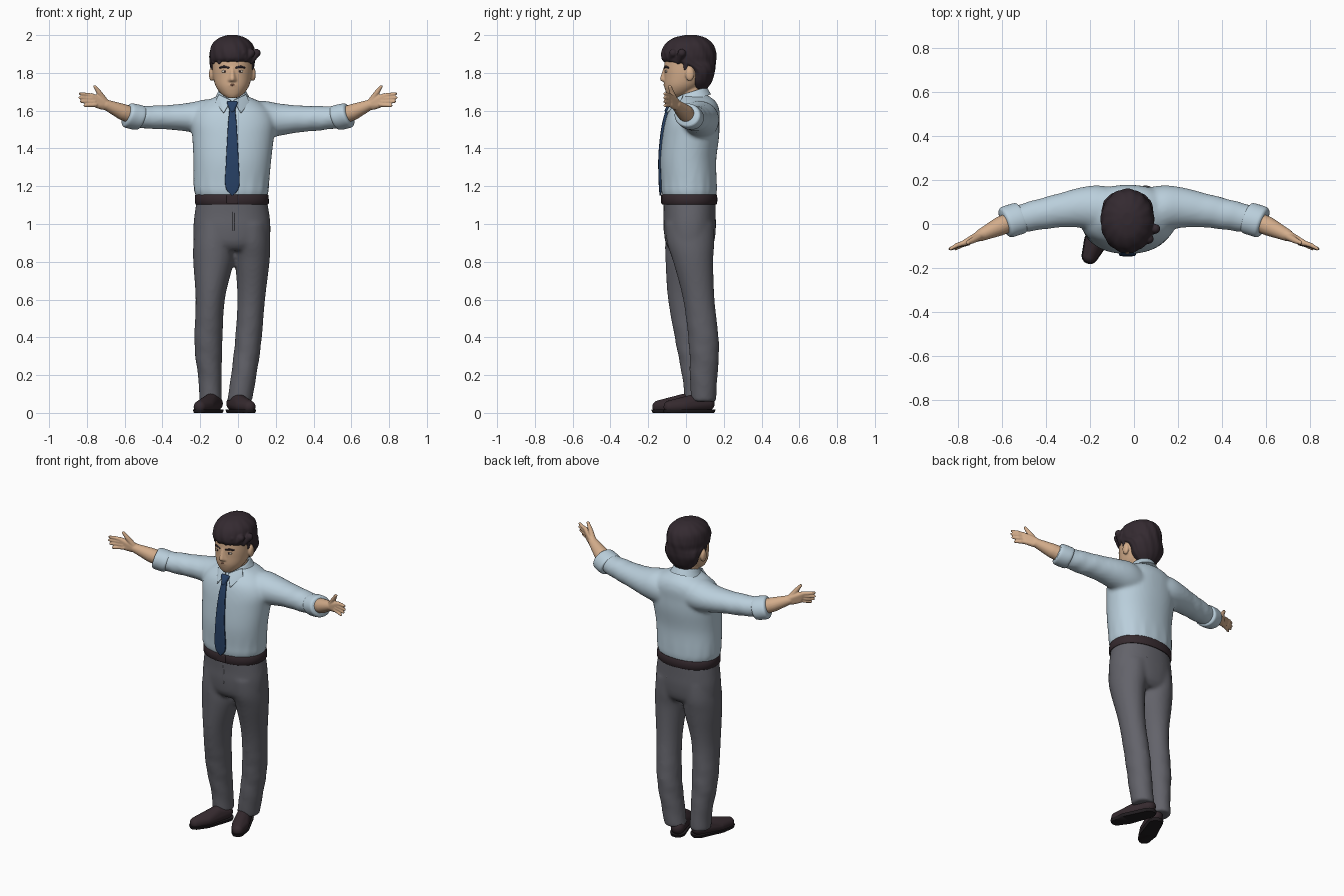
import bpy, bmesh, math
from mathutils import Vector, Matrix

cube = bpy.data.objects.get("Cube")
if cube:
    bpy.data.objects.remove(cube)

MID = -0.03  # the body stands slightly off centre


def material(name, r, g, b):
    m = bpy.data.materials.new(name)
    m.use_nodes = True
    m.diffuse_color = (r, g, b, 1)
    node = m.node_tree.nodes["Principled BSDF"]
    node.inputs["Base Color"].default_value = (r, g, b, 1)
    node.inputs["Roughness"].default_value = 0.8
    return m


SHIRT = material("pale blue cotton", 0.49, 0.62, 0.71)
CLOTH = material("grey cloth", 0.125, 0.125, 0.145)
SKIN = material("skin", 0.66, 0.42, 0.26)
HAIR = material("dark hair", 0.034, 0.023, 0.03)
LEATHER = material("dark leather", 0.036, 0.023, 0.028)
SOLE = material("black rubber", 0.015, 0.012, 0.014)
TIE = material("navy silk", 0.021, 0.054, 0.135)
WHITE = material("eye white", 0.7, 0.62, 0.52)
LIP = material("lip", 0.42, 0.2, 0.13)


def resample(rings, steps):
    """Smooth the listed sections with a Catmull-Rom spline."""
    v = [Vector(r) for r in rings]
    out = []
    for i in range(len(v) - 1):
        p0, p1, p2, p3 = v[max(i - 1, 0)], v[i], v[i + 1], v[min(i + 2, len(v) - 1)]
        for k in range(steps):
            t = k / steps
            out.append(p1 + (p2 - p0) * (t / 2) + (p0 * 2 - p1 * 5 + p2 * 4 - p3) * (t * t / 2)
                       + (p1 * 3 - p0 - p2 * 3 + p3) * (t ** 3 / 2))
    return out + [v[-1]]


def loft(bm, rings, axis="z", side=1, power=2.0, shear=(0, 0), wave=None, steps=5, sides=48):
    """Skin oval sections (place on axis, centre u, centre v, radius u, radius v)."""
    loops = []
    for t, cu, cv, ru, rv in resample(rings, steps):
        loop = []
        for k in range(sides):
            a = math.tau * k / sides
            c, s = math.cos(a), math.sin(a)
            grow = 1 + (wave(t, a) if wave else 0)
            du = ru * grow * math.copysign(abs(c) ** (2 / power), c)
            dv = rv * grow * math.copysign(abs(s) ** (2 / power), s)
            w = t + shear[0] * du + shear[1] * dv
            co = (cu + du, cv + dv, w) if axis == "z" else (side * w, cu + du, cv + dv)
            loop.append(bm.verts.new(co))
        loops.append(loop)
    for a, b in zip(loops, loops[1:]):
        for k in range(sides):
            n = (k + 1) % sides
            bm.faces.new((a[k], a[n], b[n], b[k]))
    bm.faces.new(loops[0][::-1])
    bm.faces.new(loops[-1])


def hull(bm, balls, side=1, low=None, high=None):
    """Wrap a convex skin round balls given as (x, y, z, radius)."""
    part = bmesh.new()
    for x, y, z, r in balls:
        bmesh.ops.create_icosphere(part, subdivisions=3, radius=r,
                                   matrix=Matrix.Translation((side * x, y, z)))
    for v in part.verts:
        v.co.z = max(v.co.z, low) if low is not None else v.co.z
        v.co.z = min(v.co.z, high) if high is not None else v.co.z
    bmesh.ops.remove_doubles(part, verts=part.verts, dist=0.0001)
    shell = bmesh.ops.convex_hull(part, input=part.verts)
    spare = {g for g in shell["geom_interior"] + shell["geom_unused"]
             if isinstance(g, bmesh.types.BMVert)}
    bmesh.ops.delete(part, geom=list(spare), context="VERTS")
    mesh = bpy.data.meshes.new("piece")
    part.to_mesh(mesh)
    part.free()
    bm.from_mesh(mesh)
    bpy.data.meshes.remove(mesh)


def ellipsoid(bm, centre, size):
    bmesh.ops.create_uvsphere(bm, u_segments=20, v_segments=12, radius=1,
                              matrix=Matrix.Translation(centre) @ Matrix.Diagonal((*size, 1)))


def finish(name, bm, mat, voxel=0, relax=0):
    """Make the object; a voxel size fuses its pieces into one skin."""
    bmesh.ops.recalc_face_normals(bm, faces=bm.faces)
    mesh = bpy.data.meshes.new(name)
    bm.to_mesh(mesh)
    bm.free()
    mesh.materials.append(mat)
    ob = bpy.data.objects.new(name, mesh)
    bpy.context.scene.collection.objects.link(ob)
    bpy.ops.object.select_all(action="DESELECT")
    ob.select_set(True)
    bpy.context.view_layer.objects.active = ob
    bpy.ops.object.shade_smooth_by_angle(angle=math.radians(45))
    if voxel:
        fuse = ob.modifiers.new("fuse", "REMESH")
        fuse.mode, fuse.voxel_size, fuse.use_smooth_shade = "VOXEL", voxel, True
        soft = ob.modifiers.new("soften", "SMOOTH")
        soft.factor, soft.iterations = 0.5, relax
    return ob


# Shirt: body and both sleeves fused together
bm = bmesh.new()
loft(bm, [(1.13, -.033, .018, .18, .135), (1.17, -.035, .016, .196, .146), (1.22, -.035, .015, .2, .147),
          (1.34, -.03, .012, .206, .148), (1.46, -.026, .025, .216, .15), (1.54, -.026, .033, .222, .144),
          (1.6, -.028, .043, .2, .134), (1.645, MID, .052, .15, .108), (1.675, MID, .045, .085, .08),
          (1.69, MID, .04, .06, .06)], power=2.2,
     wave=lambda t, a: .014 * math.sin(a * 17) * max(0, 1 - abs(t - 1.19) / .1))
sleeve = [(.02, .06, 1.55, .09, .08), (.15, .07, 1.565, .105, .095), (.24, .075, 1.565, .092, .08),
          (.34, .062, 1.565, .078, .067), (.45, .04, 1.565, .07, .062), (.57, .015, 1.568, .06, .055)]
for s in (-1, 1):
    rings = []
    for t, y, z, ry, rz in sleeve:
        root = (1 - t / .57) if s > 0 else 0
        rings.append((t - .04 * root, y, z - .022 * root, ry, rz + .01 * root))
    loft(bm, rings, "x", s, wave=lambda t, a: .03 * math.sin(t * 70 + a * 2) * min(1, max(0, t * 4 - 1)))
finish("shirt", bm, SHIRT, .011, 5)

# Rolled cuffs, forearms and hands
for s, label in ((-1, "right"), (1, "left")):
    bm = bmesh.new()
    loft(bm, [(.512, .03, 1.562, .06, .056), (.52, .027, 1.562, .068, .063), (.55, .018, 1.568, .069, .065),
              (.58, .008, 1.575, .068, .063), (.59, .005, 1.577, .06, .055)], "x", s, shear=(.35, -.3))
    finish(label + "_cuff", bm, SHIRT)

    bm = bmesh.new()
    hull(bm, [(.52, .03, 1.56, .046), (.61, -.01, 1.593, .043)], s)
    hull(bm, [(.61, -.01, 1.593, .043), (.7, -.052, 1.632, .027)], s)
    hull(bm, [(.69, -.048, 1.632, .025), (.715, -.055, 1.65, .018), (.715, -.058, 1.622, .018),
              (.775, -.087, 1.68, .013), (.755, -.08, 1.63, .013)], s)
    for f in range(4):
        knuckle = Vector((.775 - f * .007, -.087, 1.68 - f * .016))
        tip = Vector((.838 - (f - .7) ** 2 * .005, -.113, 1.69 - f * .021))
        bend = knuckle.lerp(tip, .5) + Vector((0, .004, 0))
        hull(bm, [(*knuckle, .0115), (*bend, .0105)], s)
        hull(bm, [(*bend, .0105), (*tip, .0075)], s)
    hull(bm, [(.705, -.058, 1.65, .018), (.735, -.075, 1.695, .014)], s)
    hull(bm, [(.735, -.075, 1.695, .014), (.757, -.085, 1.727, .009)], s)
    finish(label + "_forearm_and_hand", bm, SKIN, .004, 3)

# Trousers: hips and two legs, the right one a step ahead
bm = bmesh.new()
loft(bm, [(.86, -.033, .02, .16, .1), (.9, -.033, .02, .198, .128), (.98, -.032, .02, .204, .138),
          (1.05, -.032, .02, .198, .137), (1.13, -.033, .018, .185, .138)], power=2.2)
fold = lambda t, a: .025 * math.sin(t * 48 + a * 2) * max(0, 1 - abs(t - .3) / .3)
loft(bm, [(.06, -.146, .06, .06, .068), (.17, -.148, .053, .061, .07), (.36, -.157, .03, .074, .082),
          (.6, -.147, .005, .077, .1), (.8, -.13, .012, .107, .12), (.9, -.13, .018, .106, .128),
          (1., -.12, .02, .105, .125)], wave=fold)
loft(bm, [(.06, .008, .094, .066, .065), (.17, .026, .093, .067, .072), (.36, .052, .095, .07, .08),
          (.6, .07, .068, .073, .083), (.8, .075, .038, .092, .106), (.9, .066, .025, .104, .125),
          (1., .055, .02, .108, .13)], wave=fold)
finish("trousers", bm, CLOTH, .011, 5)

# Back pocket welts and front fly
bm = bmesh.new()
for s in (-1, 1):
    hull(bm, [(MID + s * .06, .147, 1.02, .007), (MID + s * .125, .122, 1.025, .007)])
hull(bm, [(-.024, -.112, 1.09, .006), (-.024, -.114, .97, .006)])
finish("pocket_welts_and_fly", bm, CLOTH)

# Belt with buckle
bm = bmesh.new()
loft(bm, [(1.104, -.032, .018, .186, .14), (1.108, -.032, .018, .195, .147),
          (1.152, -.033, .018, .194, .147), (1.157, -.033, .018, .186, .14)], power=2.2, steps=2)
hull(bm, [(MID + s * .025, -.126, z, .006) for s in (-1, 1) for z in (1.114, 1.148)])
finish("belt", bm, LEATHER)

# Shoes, toes turned out
for label, x, y, turn in (("right", -.122, .05, -22), ("left", -.02, .11, 22)):
    shape = [(0, 0, .05, .042), (0, -.06, .062, .04), (-.014, -.14, .036, .036),
             (.014, -.14, .036, .036), (0, -.21, .032, .034)]
    for part, grow, low, high, mat in (("shoe", 0, .012, None, LEATHER), ("sole", .004, 0, .018, SOLE)):
        bm = bmesh.new()
        hull(bm, [(a, b, c if part == "shoe" else .02, r + grow) for a, b, c, r in shape], 1, low, high)
        ob = finish(label + "_" + part, bm, mat)
        ob.location = (x, y, 0)
        ob.rotation_euler.z = math.radians(turn)

# Head with neck, nose and ears
bm = bmesh.new()
loft(bm, [(1.668, MID, -.062, .028, .03), (1.69, MID, -.042, .06, .062), (1.73, MID, -.02, .088, .095),
          (1.78, MID, 0, .102, .116), (1.83, MID, .01, .107, .126), (1.9, MID, .015, .106, .122),
          (1.95, MID, .015, .085, .1), (1.98, MID, .015, .04, .05)], power=2.1)
loft(bm, [(1.6, MID, .04, .064, .066), (1.68, MID, .03, .062, .065), (1.78, MID, .02, .062, .065)])
hull(bm, [(MID, -.124, 1.768, .014), (MID, -.112, 1.825, .008), (MID - .015, -.112, 1.762, .01),
          (MID + .015, -.112, 1.762, .01)])
hull(bm, [(MID - .012, -.103, 1.736, .014), (MID + .012, -.103, 1.736, .014)])
for s in (-1, 1):
    ellipsoid(bm, (MID + s * .11, .02, 1.793), (.014, .024, .037))
finish("head", bm, SKIN, .005, 4)

# Eyes, brows and mouth
whites, darks = bmesh.new(), bmesh.new()
for s in (-1, 1):
    ellipsoid(whites, (MID + s * .041, -.103, 1.808), (.017, .007, .007))
    ellipsoid(darks, (MID + s * .04, -.108, 1.808), (.006, .004, .006))
    hull(darks, [(MID + s * .02, -.112, 1.828, .005), (MID + s * .045, -.106, 1.834, .005),
                 (MID + s * .066, -.092, 1.828, .004)])
finish("eyes", whites, WHITE)
finish("pupils_and_brows", darks, HAIR)
bm = bmesh.new()
hull(bm, [(MID - .024, -.109, 1.738, .003), (MID, -.115, 1.736, .005), (MID + .024, -.109, 1.738, .003)])
finish("mouth", bm, LIP)

# Hair: a cap that recedes into the skull below the fringe, with swept locks
bm = bmesh.new()
loft(bm, [(1.715, MID, .075, .055, .035), (1.75, MID, .073, .088, .062), (1.8, MID, .08, .11, .072),
          (1.835, MID, .06, .117, .096), (1.862, MID, .02, .12, .138), (1.9, MID, .014, .121, .146),
          (1.95, MID, .017, .108, .128), (1.985, MID, .02, .07, .085), (2., MID, .025, .025, .03)],
     wave=lambda t, a: .018 * math.sin(a * 13 + t * 40))
for k in range(6):
    a = math.radians(205 + k * 26)
    x, y = MID + .108 * math.cos(a), .012 + .128 * math.sin(a)
    hull(bm, [(x + .03, y + .02, 1.905, .022), (x, y, 1.868 - .012 * (k in (0, 1, 5)), .011)])
for s in (-1, 1):
    hull(bm, [(MID + s * .1, .0, 1.86, .018), (MID + s * .102, -.004, 1.82, .009)])
finish("hair", bm, HAIR, .005, 2)

# Collar band and its two pointed flaps
bm = bmesh.new()
loft(bm, [(1.655, MID, .034, .098, .098), (1.68, MID, .034, .084, .086), (1.7, MID, .033, .073, .076),
          (1.695, MID, .033, .066, .068), (1.65, MID, .033, .06, .062)], shear=(0, .32))
for s in (-1, 1):
    hull(bm, [(MID + s * .07, -.02, 1.68, .005), (MID + s * .012, -.07, 1.652, .005),
              (MID + s * .046, -.1, 1.592, .004), (MID + s * .085, -.035, 1.645, .005)])
finish("collar", bm, SHIRT)

# Tie: knot and blade hanging down the shirt front
bm = bmesh.new()
hull(bm, [(MID - .02, -.085, 1.642, .009), (MID + .02, -.085, 1.642, .009), (MID, -.1, 1.6, .013)])
loft(bm, [(1.152, MID, -.134, .004, .005), (1.2, MID, -.136, .037, .008), (1.34, MID, -.139, .033, .008),
          (1.46, MID, -.129, .027, .009), (1.54, MID, -.115, .022, .01), (1.61, MID, -.095, .015, .011)],
     power=4)
finish("tie", bm, TIE)
